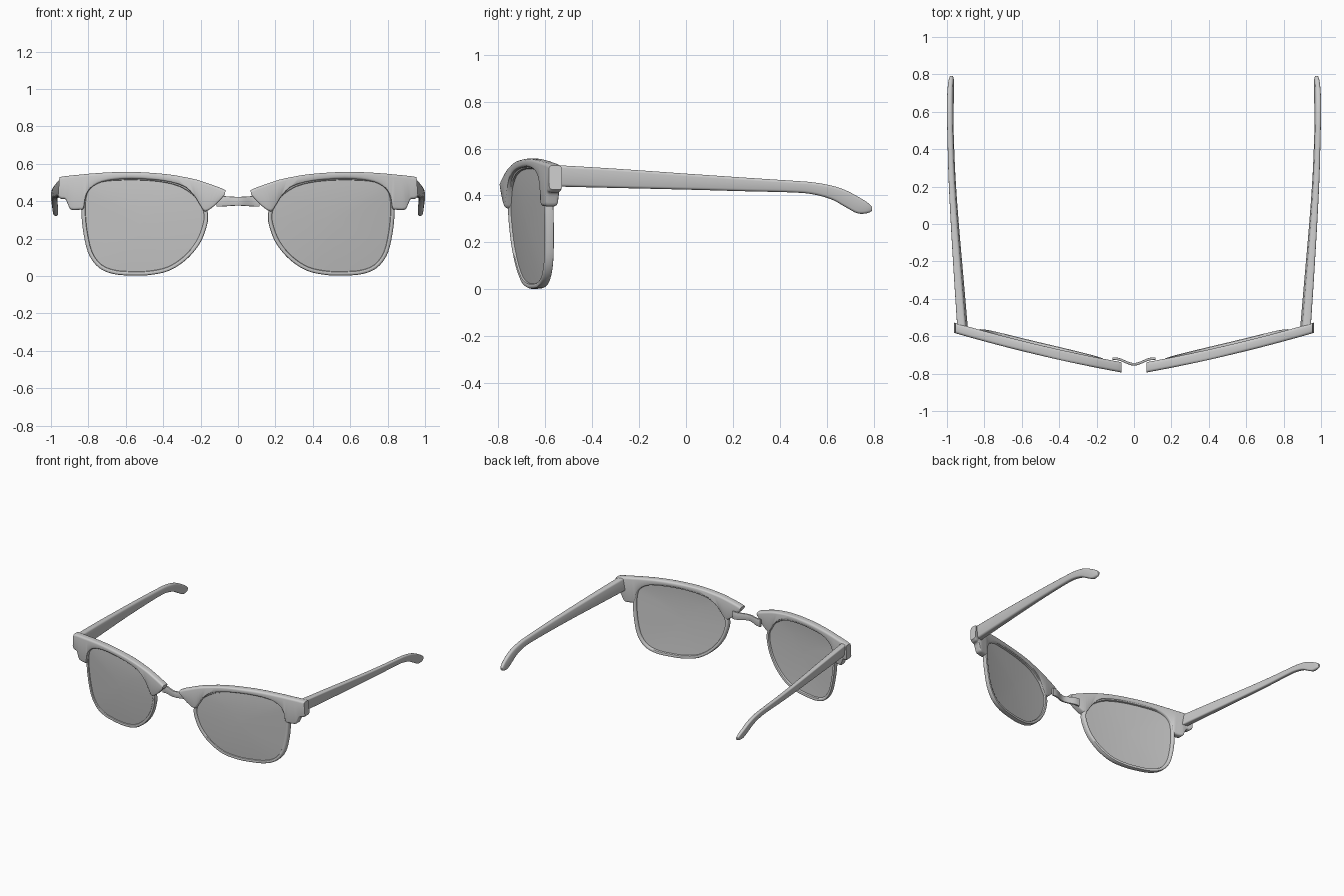
import bpy, bmesh, math
from mathutils import Vector

if "Cube" in bpy.data.objects:
    bpy.data.objects.remove(bpy.data.objects["Cube"])


def material(name, v):
    m = bpy.data.materials.new(name)
    m.diffuse_color = (v, v, v, 1)
    m.use_nodes = True
    m.node_tree.nodes["Principled BSDF"].inputs["Base Color"].default_value = m.diffuse_color
    return m


FRAME = material("frame grey", 0.6)
LENS = material("lens grey", 0.56)


def catmull(pts, n, closed=False):
    """Smooth rows of numbers with n steps per span."""
    out, k = [], len(pts)
    get = (lambda i: pts[i % k]) if closed else (lambda i: pts[max(0, min(k - 1, i))])
    for i in range(k if closed else k - 1):
        for s in range(n):
            t = s / n
            out.append([0.5 * (2 * b + (c - a) * t + (2 * a - 5 * b + 4 * c - d) * t * t
                               + (3 * b - a - 3 * c + d) * t ** 3)
                        for a, b, c, d in zip(get(i - 1), get(i), get(i + 1), get(i + 2))])
    if not closed:
        out.append(list(pts[-1]))
    return out


def loft(name, rings, mat, closed=False, mirror=True):
    """Skin a list of equal rings; cap the ends unless closed."""
    bm = bmesh.new()
    rows = [[bm.verts.new(p) for p in r] for r in rings]
    n = len(rows[0])
    for i in range(len(rows) if closed else len(rows) - 1):
        a, b = rows[i], rows[(i + 1) % len(rows)]
        for j in range(n):
            bm.faces.new((a[j], a[(j + 1) % n], b[(j + 1) % n], b[j]))
    if not closed:
        bm.faces.new(rows[0])
        bm.faces.new(rows[-1])
    bmesh.ops.recalc_face_normals(bm, faces=bm.faces)
    me = bpy.data.meshes.new(name)
    bm.to_mesh(me)
    bm.free()
    me.materials.append(mat)
    ob = bpy.data.objects.new(name, me)
    bpy.context.collection.objects.link(ob)
    if mirror:
        ob.modifiers.new("mirror", 'MIRROR').use_mirror_merge = False
    bpy.ops.object.select_all(action='DESELECT')
    ob.select_set(True)
    bpy.context.view_layer.objects.active = ob
    bpy.ops.object.shade_smooth_by_angle(angle=math.radians(40))
    return ob


def rounded(w, h, r, steps=3):
    """Rounded rectangle centred on the origin."""
    r = min(r, w * 0.45, h * 0.45)
    pts = []
    for q, (sx, sy) in enumerate(((1, 1), (-1, 1), (-1, -1), (1, -1))):
        for s in range(steps + 1):
            a = math.pi / 2 * (q + s / steps)
            pts.append((sx * (w / 2 - r) + r * math.cos(a), sy * (h / 2 - r) + r * math.sin(a)))
    return pts


def front_y(x, z):
    """Curved, swept-back front surface of the glasses."""
    return (-0.79 + (x - 0.08) * 0.235 - 0.012 * (1 - ((x - 0.5) / 0.45) ** 2)
            + 0.02 * max(0, (0.45 - z) / 0.45))


# Brow bars: top and bottom edge points from nose to hinge
BROW = [(.066, .458, .072, .432), (.09, .47, .125, .377), (.15, .492, .175, .345),
        (.22, .515, .2, .375), (.29, .53, .235, .43), (.36, .542, .29, .48),
        (.45, .551, .4, .51), (.57, .557, .57, .52), (.68, .555, .7, .51),
        (.76, .55, .775, .48), (.81, .546, .812, .43), (.835, .543, .825, .362),
        (.86, .541, .845, .355), (.88, .539, .893, .355), (.9, .537, .908, .38),
        (.925, .534, .922, .41), (.945, .531, .945, .413), (.955, .528, .962, .425)]
rings = []
for xt, zt, xb, zb in catmull(BROW, 3):
    top, bot = Vector((xt, zt)), Vector((xb, zb))
    h = (top - bot).length
    ring = []
    for v, u in rounded(0.055, h, 0.014):
        p = bot.lerp(top, u / h + 0.5)
        ring.append((p.x, front_y(p.x, 0.45) + 0.0275 + v, p.y))
    rings.append(ring)
loft("brow_bar", rings, FRAME)

# Lens outline shared by rims and lenses
OUTLINE = [(.16, .33), (.172, .25), (.21, .165), (.28, .085), (.37, .028), (.47, .006),
           (.56, .003), (.66, .01), (.74, .042), (.795, .11), (.823, .21), (.837, .33),
           (.832, .43), (.8, .493), (.73, .525), (.6, .535), (.45, .53), (.33, .508),
           (.25, .468), (.19, .41)]
outline = [Vector(p) for p in catmull(OUTLINE, 4, True)]
N = len(outline)
inward = []
for i in range(N):
    t = (outline[(i + 1) % N] - outline[i - 1]).normalized()
    inward.append(Vector((-t.y, t.x)))

# Rims
rings = []
for p, n in zip(outline, inward):
    ring = []
    for u, v in rounded(0.022, 0.038, 0.008, 2):
        q = p + n * (0.011 + u)
        ring.append((q.x, front_y(q.x, q.y) + 0.031 + v, q.y))
    rings.append(ring)
loft("lens_rim", rings, FRAME, closed=True)

# Lenses: concentric rings, front sheet then back sheet
centre = Vector((0.5, 0.29))
rings = []
for side, scales in ((0.022, (.02, .3, .6, .85, 1)), (0.034, (1, .85, .6, .3, .02))):
    for s in scales:
        ring = []
        for p, n in zip(outline, inward):
            q = centre.lerp(p + n * 0.015, s)
            ring.append((q.x, front_y(q.x, q.y) + side - 0.008 * (1 - s * s), q.y))
        rings.append(ring)
loft("lens", rings, LENS)

# Nose bridge: thin bowed strap
rings = []
for i in range(17):
    x = -0.115 + 0.23 * i / 16
    k = min(1, abs(x) / 0.1)
    y = -0.75 + 0.03 * k * k * (3 - 2 * k)
    rings.append([(x, y + u, 0.4 + v) for u, v in rounded(0.014, 0.046 + 0.012 * k, 0.005, 2)])
loft("nose_bridge", rings, FRAME, mirror=False)

# Temple arms: y, centre x, top z, bottom z, width
ARM = [(-.55, .917, .529, .438, .046), (-.3, .936, .514, .432, .042), (0, .958, .493, .425, .036),
       (.25, .973, .476, .418, .032), (.45, .98, .463, .413, .03), (.54, .982, .456, .405, .03),
       (.62, .982, .442, .383, .03), (.68, .981, .422, .35, .029), (.73, .979, .396, .324, .027),
       (.77, .977, .372, .324, .024), (.792, .976, .352, .334, .014)]
rings = []
for y, x, zt, zb, w in catmull(ARM, 4):
    h = zt - zb
    rings.append([(x + u + 0.15 * v, y, (zt + zb) / 2 + v) for u, v in rounded(w, h, 0.011)])
loft("temple_arm", rings, FRAME)
